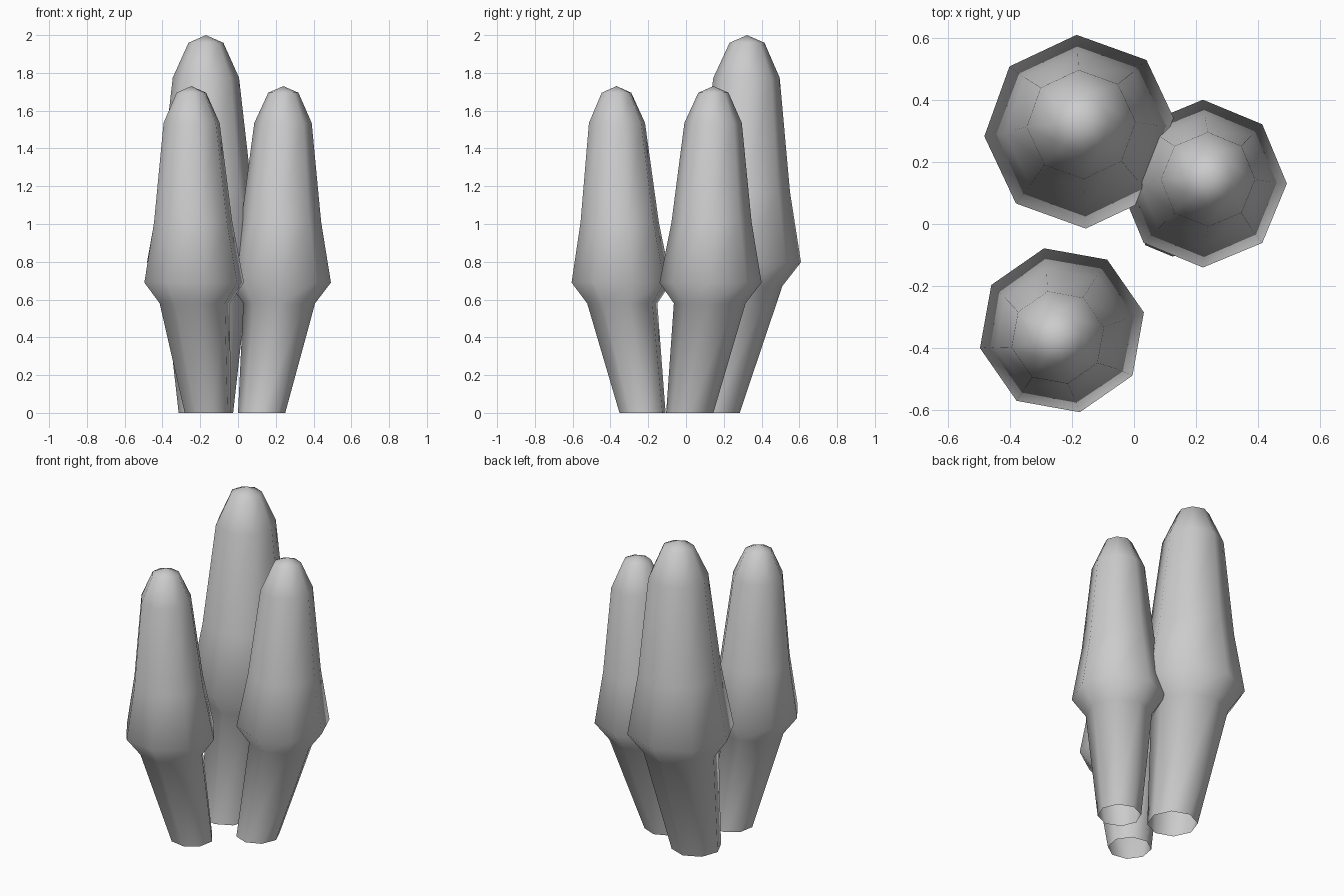
import bpy
import bmesh
from math import cos, sin, pi, radians
from mathutils import Vector

cube = bpy.data.objects.get("Cube")
if cube:
    bpy.data.objects.remove(cube, do_unlink=True)

SIDES = 8
# (radius, height, lean) from the foot up; lean 0 = foot, 1 = bulge, 2 = tip
PROFILE = [(0.125, 0, 0), (0.19, 0.58, 0.96), (0.27, 0.69, 1),
           (0.212, 1.01, 1.35), (0.152, 1.535, 1.9), (0.08, 1.695, 2)]
TIP_HEIGHT = 1.73

grey = bpy.data.materials.new("pale grey")
grey.use_nodes = True
grey.diffuse_color = (0.6, 0.6, 0.6, 1)
grey.node_tree.nodes["Principled BSDF"].inputs["Base Color"].default_value = (0.6, 0.6, 0.6, 1)


def make_stalk(name, foot, bulge, tip, scale, turn):
    """Leaning eight-sided stalk, open at the foot and pointed at the top."""
    foot, bulge, tip = Vector(foot), Vector(bulge), Vector(tip)

    def centre(lean):
        return foot.lerp(bulge, lean) if lean <= 1 else bulge.lerp(tip, lean - 1)

    bm = bmesh.new()
    rings = []
    for radius, height, lean in PROFILE:
        c = centre(lean)
        ring = []
        for i in range(SIDES):
            a = 2 * pi * i / SIDES + radians(turn)
            ring.append(bm.verts.new((c.x + radius * scale * cos(a),
                                      c.y + radius * scale * sin(a),
                                      height * scale)))
        rings.append(ring)
    apex = bm.verts.new((tip.x, tip.y, TIP_HEIGHT * scale))

    # Walls between rings, then the rounded tip
    for i in range(SIDES):
        j = (i + 1) % SIDES
        for low, high in zip(rings, rings[1:]):
            bm.faces.new((low[i], low[j], high[j], high[i]))
        bm.faces.new((rings[-1][i], rings[-1][j], apex))
    for face in bm.faces:
        face.smooth = True

    mesh = bpy.data.meshes.new(name)
    bm.to_mesh(mesh)
    bm.free()
    mesh.materials.append(grey)
    obj = bpy.data.objects.new(name, mesh)
    bpy.context.collection.objects.link(obj)
    return obj


make_stalk("tall_back_stalk", (-0.17, 0.14), (-0.17, 0.297), (-0.17, 0.323), 1.156, 2.7)
make_stalk("front_stalk", (-0.16, -0.23), (-0.232, -0.342), (-0.247, -0.368), 1, 12.3)
make_stalk("left_stalk", (0.125, 0.02), (0.222, 0.13), (0.24, 0.145), 1, 0)
